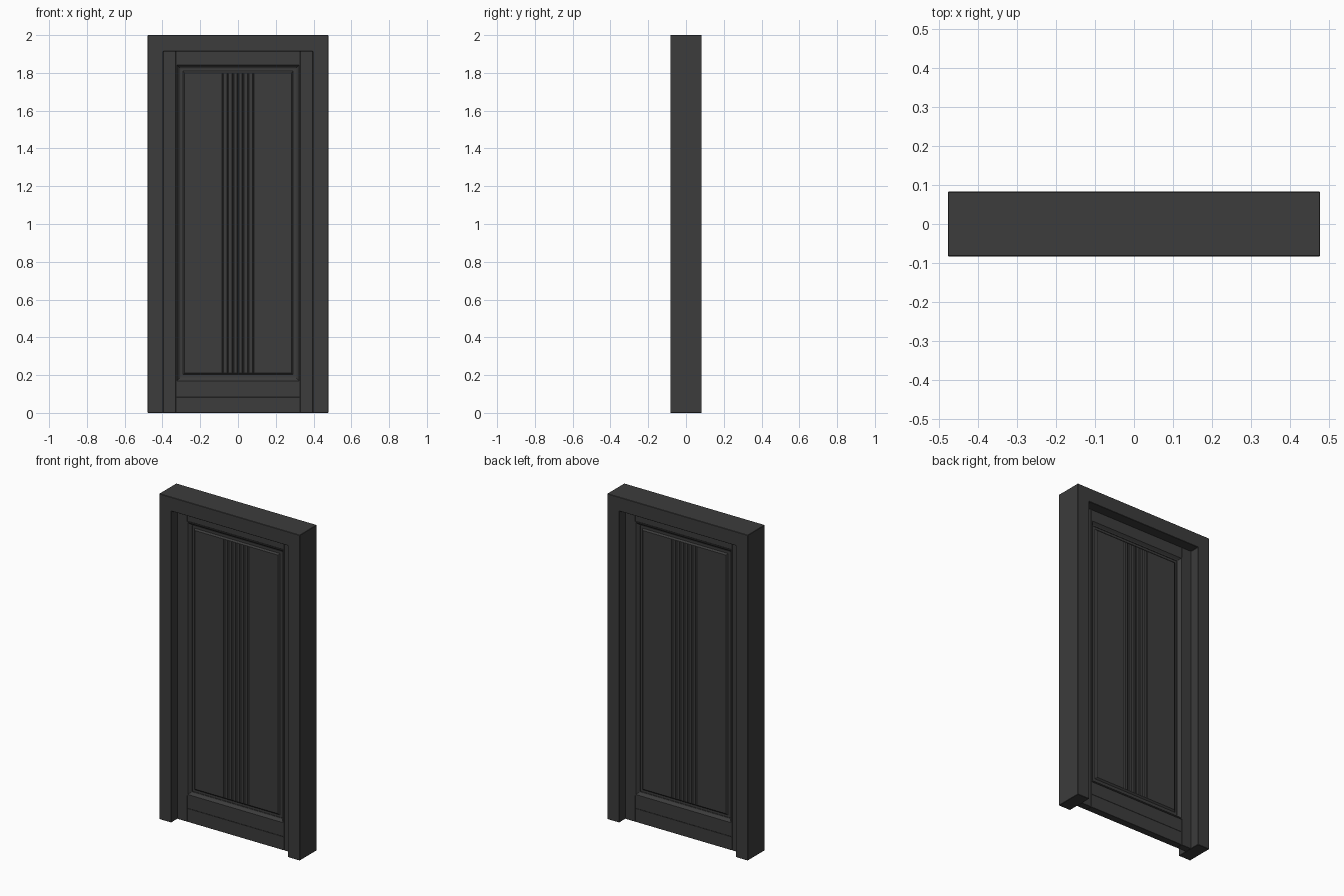
import bpy, bmesh

if "Cube" in bpy.data.objects:
    bpy.data.objects.remove(bpy.data.objects["Cube"])

mat = bpy.data.materials.new("charcoal_paint")
mat.diffuse_color = (0.045, 0.045, 0.045, 1)
mat.use_nodes = True
mat.node_tree.nodes["Principled BSDF"].inputs["Base Color"].default_value = mat.diffuse_color


def finish(name, bm, bevel=0.0):
    bmesh.ops.recalc_face_normals(bm, faces=bm.faces)
    me = bpy.data.meshes.new(name)
    bm.to_mesh(me)
    bm.free()
    ob = bpy.data.objects.new(name, me)
    bpy.context.collection.objects.link(ob)
    me.materials.append(mat)
    if bevel:
        m = ob.modifiers.new("edge_bevel", 'BEVEL')
        m.width = bevel
        m.segments = 1
    return ob


def prism(name, start, vec, bevel=0.0):
    """Extrude a closed outline of 3D points along vec."""
    bm = bmesh.new()
    f = bm.faces.new([bm.verts.new(p) for p in start])
    ext = bmesh.ops.extrude_face_region(bm, geom=[f])
    bmesh.ops.translate(bm, vec=vec, verts=[v for v in ext["geom"]
                                            if isinstance(v, bmesh.types.BMVert)])
    return finish(name, bm, bevel)


def board(name, x0, x1, z0, z1, half):
    pts = [(x0, -half, z0), (x1, -half, z0), (x1, -half, z1), (x0, -half, z1)]
    return prism(name, pts, (0, 2 * half, 0), 0.001)


def ring(name, x, z0, z1, profile):
    """Sweep a closed (inset, y) profile around a mitred rectangle."""
    bm = bmesh.new()
    loops = []
    for sx, top in ((-1, 0), (1, 0), (1, 1), (-1, 1)):
        loops.append([bm.verts.new((sx * (x - i), y, z1 - i if top else z0 + i))
                      for i, y in profile])
    n = len(profile)
    for c in range(4):
        a, b = loops[c], loops[(c + 1) % 4]
        for k in range(n):
            bm.faces.new((a[k], a[(k + 1) % n], b[(k + 1) % n], b[k]))
    return finish(name, bm)


# Door frame: two jambs and a head in one outline, open at the floor
W, IN, D = 0.478, 0.396, 0.083
outline = [(-W, 0), (-IN, 0), (-IN, 1.914), (IN, 1.914),
           (IN, 0), (W, 0), (W, 2), (-W, 2)]
prism("door_frame", [(x, -D, z) for x, z in outline], (0, 2 * D, 0), 0.002)

# Leaf stiles and rails
L = 0.022
for side, s in (("left", -1), ("right", 1)):
    a, b = sorted((s * 0.329, s * IN))
    board(side + "_stile", a, b, 0, 1.914, L)
board("top_rail", -0.329, 0.329, 1.847, 1.914, L)
board("bottom_rail", -0.329, 0.329, 0.083, 0.164, L)
board("kick_rail", -0.329, 0.329, 0, 0.083, L)

# Sloped moulding around the panel opening, same on both faces
half = [(0, -0.025), (0.006, -0.025), (0.018, -0.012), (0.024, -0.010)]
ring("panel_moulding", 0.329, 0.164, 1.847,
     half + [(i, -y) for i, y in reversed(half)])

# Bevelled border of the raised panel
edge = [(0.022, -0.007), (0.038, -0.007), (0.047, -0.016)]
ring("panel_border", 0.329, 0.164, 1.847,
     edge + [(i, -y) for i, y in reversed(edge)])

# Panel field with seven V grooves on each face
P, X, GW, GD = 0.016, 0.282, 0.005, 0.005
front = [(-X, -P)]
for i in range(-3, 4):
    c = i * 0.027
    front += [(c - GW, -P), (c, -P + GD), (c + GW, -P)]
front.append((X, -P))
section = front + [(x, -y) for x, y in reversed(front)]
prism("grooved_panel", [(x, y, 0.211) for x, y in section], (0, 0, 1.589))
